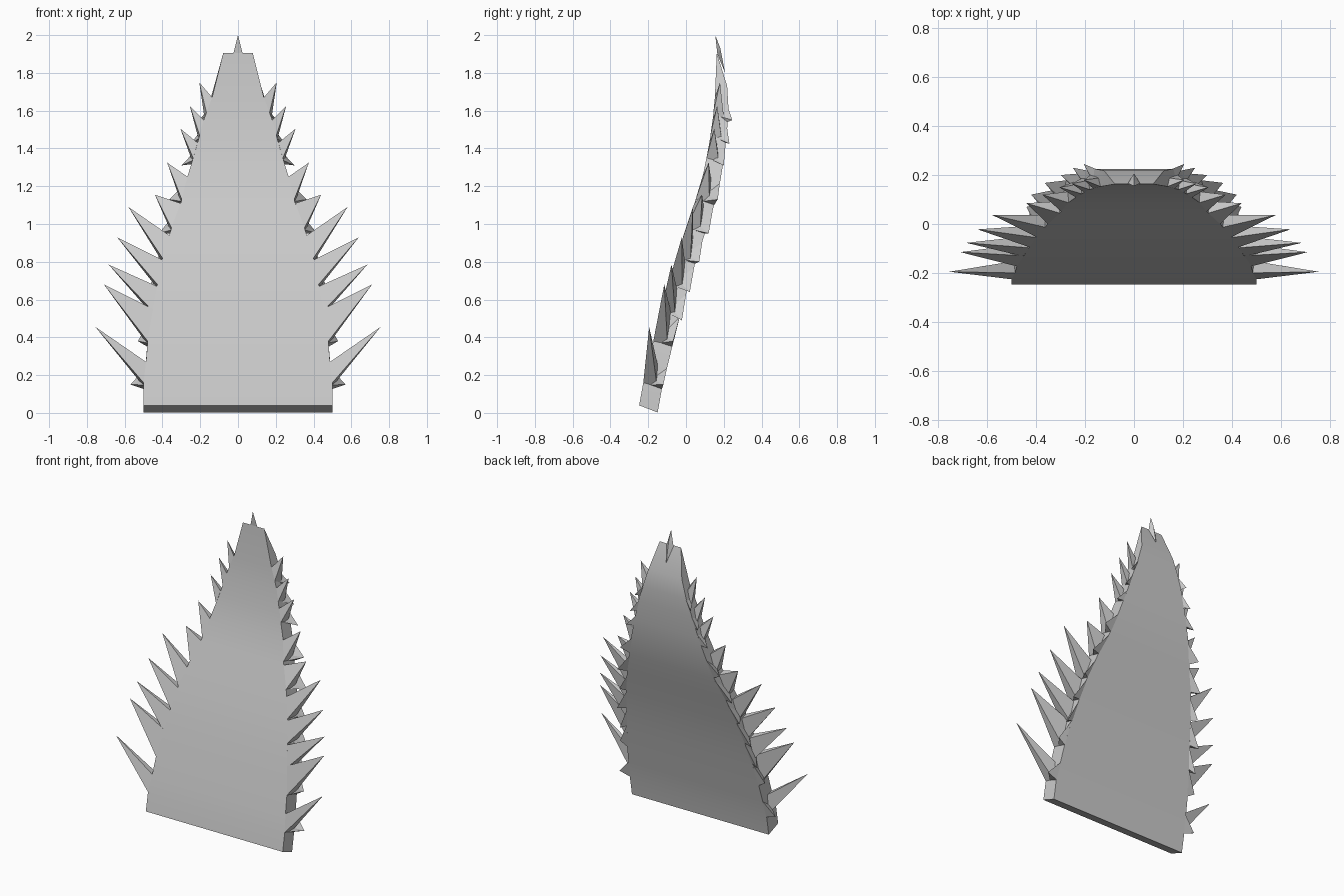
import bpy, bmesh

# Slab sections: front z, front y, half width, offset to back (dy, dz)
SECTIONS = [
    (0.04, -0.248, 0.50, 0.098, -0.038), (0.16, -0.226, 0.50, 0.098, -0.034),
    (0.27, -0.200, 0.487, 0.10, -0.03), (0.40, -0.168, 0.477, 0.10, -0.03),
    (0.55, -0.130, 0.45, 0.10, -0.03), (0.69, -0.092, 0.425, 0.10, -0.03),
    (0.82, -0.052, 0.40, 0.10, -0.03), (0.98, 0.000, 0.352, 0.10, -0.03),
    (1.12, 0.048, 0.30, 0.098, -0.03), (1.26, 0.090, 0.265, 0.092, -0.03),
    (1.40, 0.119, 0.222, 0.085, -0.035), (1.55, 0.141, 0.182, 0.077, -0.045),
    (1.67, 0.153, 0.137, 0.072, -0.06), (1.905, 0.163, 0.078, 0.055, -0.175),
]

# Spike rows: base low z, base high z, long tip, short rear tip
SPIKES = [
    (0.16, 0.27, (0.755, -0.195, 0.455), (0.57, -0.12, 0.15)),
    (0.38, 0.55, (0.71, -0.115, 0.68), (0.53, -0.068, 0.38)),
    (0.54, 0.67, (0.685, -0.077, 0.785), (0.50, -0.022, 0.49)),
    (0.68, 0.81, (0.64, -0.022, 0.93), (0.49, 0.02, 0.64)),
    (0.82, 0.94, (0.58, 0.037, 1.09), (0.44, 0.07, 0.80)),
    (0.98, 1.11, (0.44, 0.085, 1.155), (0.42, 0.12, 0.95)),
    (1.13, 1.25, (0.375, 0.12, 1.325), (0.365, 0.168, 1.13)),
    (1.35, 1.43, (0.305, 0.15, 1.505), (0.30, 0.20, 1.31)),
    (1.47, 1.55, (0.255, 0.165, 1.625), (0.25, 0.23, 1.425)),
    (1.59, 1.67, (0.205, 0.18, 1.75), (0.205, 0.245, 1.55)),
]


def section(z):
    z = min(max(z, SECTIONS[0][0]), SECTIONS[-1][0])
    for a, b in zip(SECTIONS, SECTIONS[1:]):
        if z <= b[0]:
            t = (z - a[0]) / (b[0] - a[0])
            return [p + (q - p) * t for p, q in zip(a, b)]


def edge_point(z, t, inset=0.0):
    """Point on the slab's right side; t runs from front (0) to back (1)."""
    fz, y, w, dy, dz = section(z)
    w = section(fz + dz * t)[2]
    return (w - inset, y + dy * t, fz + dz * t)


def make(name, verts, faces):
    me = bpy.data.meshes.new(name)
    me.from_pydata(verts, [], faces)
    bm = bmesh.new()
    bm.from_mesh(me)
    bmesh.ops.recalc_face_normals(bm, faces=bm.faces)
    bm.to_mesh(me)
    bm.free()
    ob = bpy.data.objects.new(name, me)
    bpy.context.collection.objects.link(ob)
    return ob


# Curved tapering slab
verts, faces = [], []
for s in SECTIONS:
    f, b = edge_point(s[0], 0), edge_point(s[0], 1)
    verts += [(-f[0], f[1], f[2]), f, b, (-b[0], b[1], b[2])]
for i in range(len(SECTIONS) - 1):
    for k in range(4):
        n = (k + 1) % 4
        faces.append((4 * i + k, 4 * i + n, 4 * i + 4 + n, 4 * i + 4 + k))
last = len(verts) - 4
faces += [(0, 1, 2, 3), tuple(range(last, last + 4))]
slab = make("curved_slab", verts, faces)
bpy.context.view_layer.objects.active = slab
slab.select_set(True)
bpy.ops.object.shade_smooth_by_angle(angle=0.5)

# Side spikes: a long front thorn and a short rear thorn per row, both sides
for side, label in ((1, "right"), (-1, "left")):
    verts, faces = [], []
    for lo, hi, long_tip, short_tip in SPIKES:
        mid = lo + (hi - lo) * 0.3
        long_base = [edge_point(lo, 0), edge_point(hi, 0),
                     edge_point(hi, 0.5, 0.01), edge_point(lo, 0.75, 0.005)]
        short_base = [edge_point(lo, 0.35, 0.005), edge_point(mid, 0.35, 0.005),
                      edge_point(hi, 1, 0.004), edge_point(lo, 1, 0.002)]
        for base, tip in ((long_base, long_tip), (short_base, short_tip)):
            o = len(verts)
            verts += [(side * x, y, z) for x, y, z in base + [tip]]
            faces += [(o + k, o + (k + 1) % 4, o + 4) for k in range(4)]
            faces.append((o, o + 1, o + 2, o + 3))
    make(label + "_side_spikes", verts, faces)

# Thorn on the top edge
make("top_spike",
     [(-0.025, 0.166, 1.90), (0.025, 0.166, 1.90), (0, 0.207, 1.80), (0, 0.155, 2.0),
      (0, 0.182, 1.93)],
     [(0, 1, 3), (1, 2, 4), (1, 4, 3), (2, 0, 4), (0, 3, 4), (0, 2, 1)])
